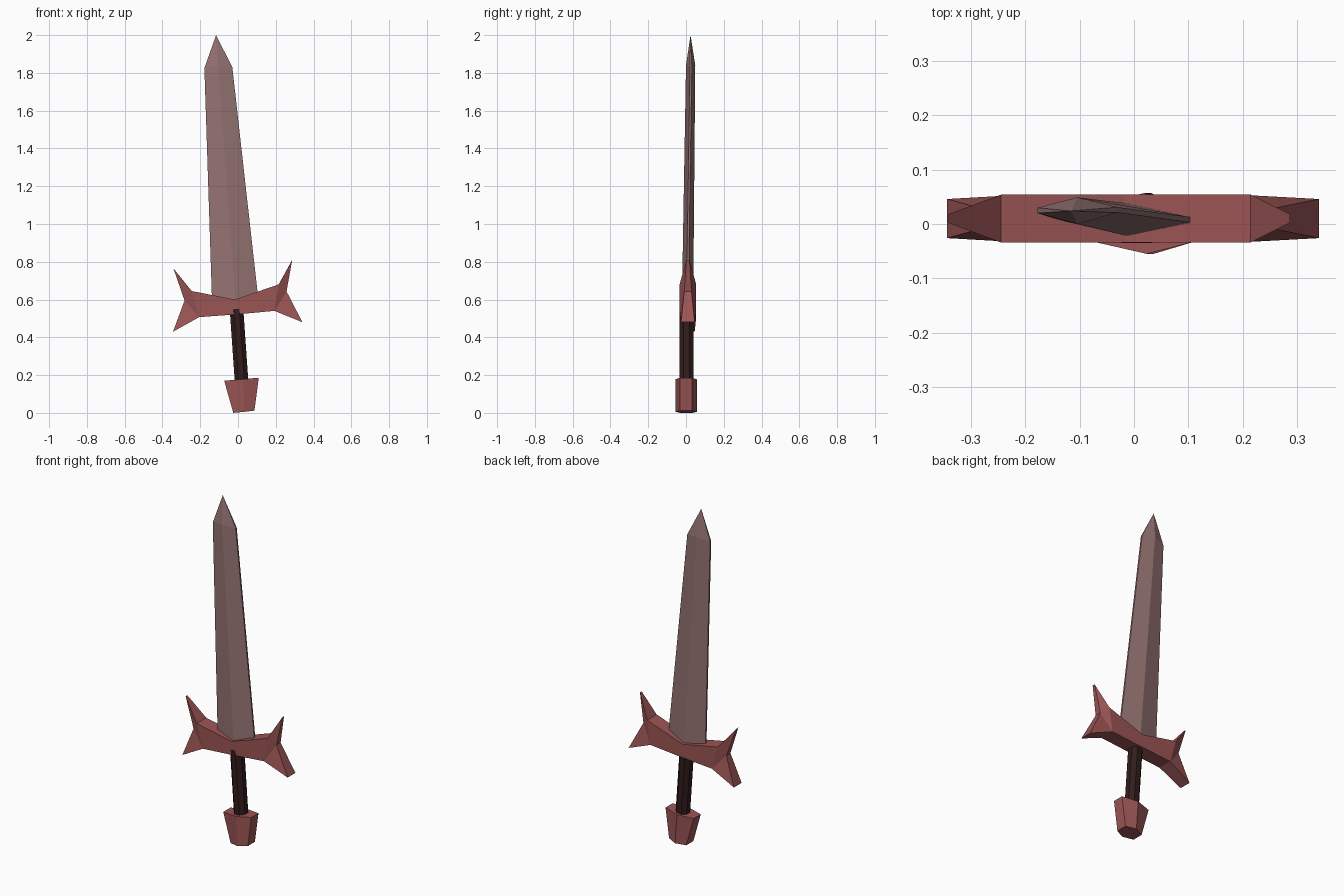
import bpy, bmesh, math

if "Cube" in bpy.data.objects:
    bpy.data.objects.remove(bpy.data.objects["Cube"])


def material(name, rgb):
    m = bpy.data.materials.new(name)
    m.diffuse_color = (*rgb, 1)
    m.use_nodes = True
    m.node_tree.nodes["Principled BSDF"].inputs["Base Color"].default_value = m.diffuse_color
    return m


def make(name, verts, faces, mat):
    bm = bmesh.new()
    vs = [bm.verts.new(v) for v in verts]
    for f in faces:
        bm.faces.new([vs[i] for i in f])
    bmesh.ops.recalc_face_normals(bm, faces=bm.faces)
    me = bpy.data.meshes.new(name)
    bm.to_mesh(me)
    bm.free()
    me.materials.append(mat)
    ob = bpy.data.objects.new(name, me)
    bpy.context.collection.objects.link(ob)
    return ob


def loft(name, rings, mat, tip=None):
    """Join equal-sized rings of points; close with end caps or a tip point."""
    n = len(rings[0])
    verts = [p for r in rings for p in r]
    faces = [list(range(n))]
    for k in range(len(rings) - 1):
        for i in range(n):
            j = (i + 1) % n
            faces.append([k * n + i, k * n + j, (k + 1) * n + j, (k + 1) * n + i])
    last = (len(rings) - 1) * n
    if tip:
        verts.append(tip)
        faces += [[last + i, last + (i + 1) % n, last + n] for i in range(n)]
    else:
        faces.append([last + i for i in range(n)])
    return make(name, verts, faces, mat)


red = material("guard_red", (0.33, 0.09, 0.09))
steel = material("blade_steel", (0.30, 0.17, 0.17))
dark = material("grip_dark", (0.032, 0.012, 0.012))


# blade: flattened hexagon with blunt edges and a ridge on each side
def blade_ring(left, front, right, back):
    e = 0.005
    (xl, yl, zl), (xr, yr, zr) = left, right
    return [(xl, yl + e, zl), (xl, yl - e, zl), front,
            (xr, yr - e, zr), (xr, yr + e, zr), back]


loft("blade", [
    blade_ring((-0.137, 0.012, 0.575), (-0.012, -0.022, 0.58),
               (0.109, 0.007, 0.59), (-0.012, 0.038, 0.58)),
    blade_ring((-0.178, 0.025, 1.825), (-0.104, 0.0, 1.84),
               (-0.03, 0.026, 1.83), (-0.104, 0.049, 1.84)),
], steel, tip=(-0.116, 0.024, 2.0))

# guard: slightly tilted bar with two horns at each end (x, z, half depth)
outline = [
    (-0.017, 0.60, 0.044), (-0.245, 0.645, 0.044), (-0.342, 0.765, 0.008),
    (-0.283, 0.595, 0.019), (-0.344, 0.43, 0.036), (-0.205, 0.507, 0.044),
    (0.0, 0.522, 0.044), (0.193, 0.54, 0.044), (0.341, 0.48, 0.036),
    (0.257, 0.643, 0.019), (0.287, 0.81, 0.008), (0.215, 0.68, 0.044)]
n = len(outline)
verts = [(x, 0.01 + s * d, z) for s in (-1, 1) for x, z, d in outline]
side = [(0, 1, 5, 6), (0, 6, 7, 11), (1, 3, 5), (7, 9, 11),
        (1, 2, 3), (3, 4, 5), (7, 8, 9), (9, 10, 11)]
faces = [list(f) for f in side] + [[i + n for i in f] for f in side]
faces += [[i, (i + 1) % n, (i + 1) % n + n, i + n] for i in range(n)]
make("guard", verts, faces, red)


# grip: slim octagonal rod leaning with the blade
def grip_ring(cx, z):
    a = [math.tau * (i + 0.5) / 8 for i in range(8)]
    return [(cx + 0.039 * math.cos(t), 0.003 + 0.041 * math.sin(t), z) for t in a]


loft("grip", [grip_ring(0.02, 0.15), grip_ring(-0.008, 0.55)], dark)


# pommel: hexagonal block narrowing downwards in width only
def pommel_ring(xl, zl, xr, zr):
    xm, zm = (xl + xr) / 2 + 0.005, (zl + zr) / 2
    return [(xl, -0.033, zl), (xm, -0.055, zm), (xr, -0.033, zr),
            (xr, 0.033, zr), (xm - 0.005, 0.057, zm), (xl, 0.033, zl)]


loft("pommel", [pommel_ring(-0.025, 0.0, 0.087, 0.012),
                pommel_ring(-0.073, 0.17, 0.11, 0.186)], red)
